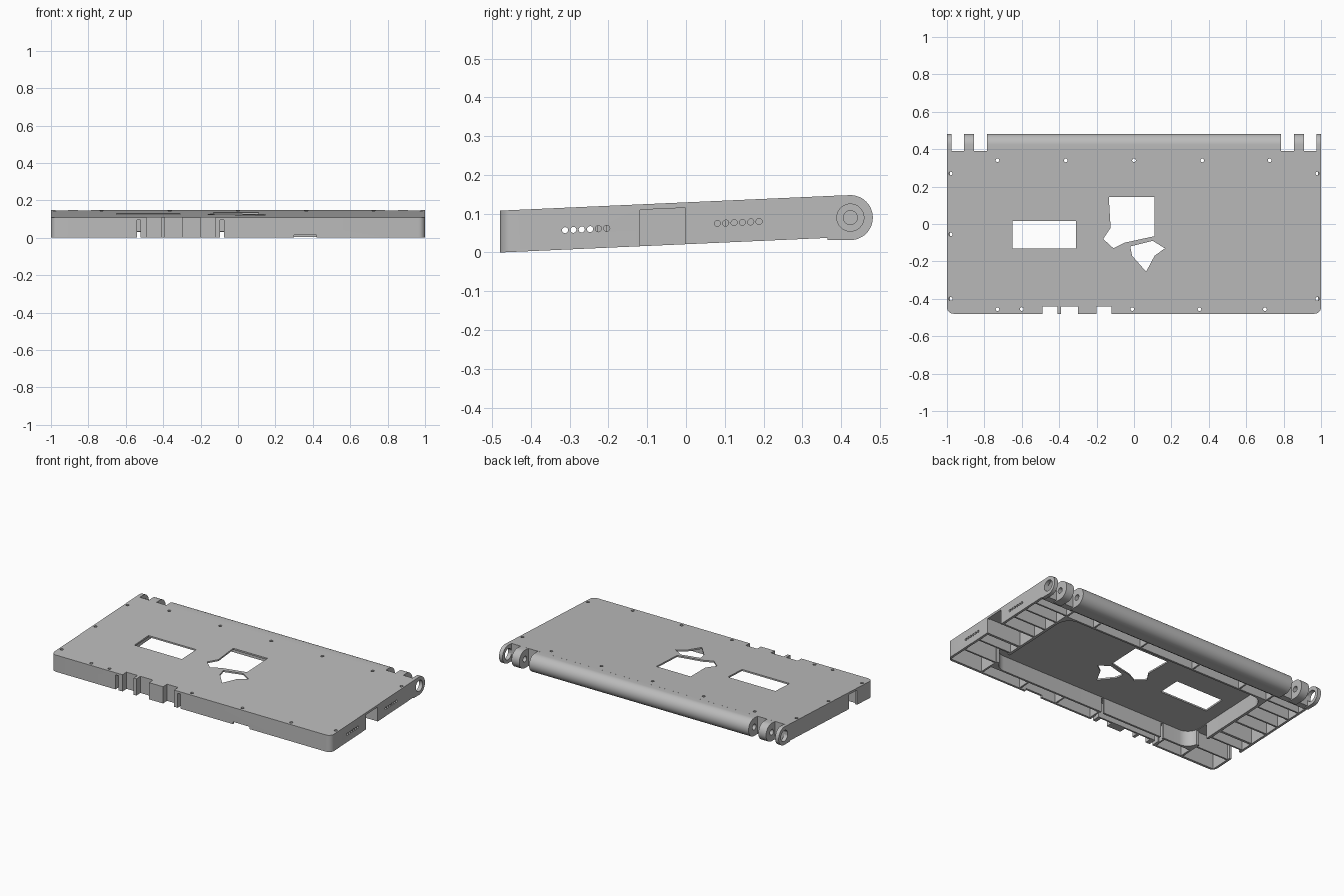
import bpy, bmesh, math

old = bpy.data.objects.get("Cube")
if old:
    bpy.data.objects.remove(old, do_unlink=True)

SLOPE, FRONT, HEIGHT, CEILING = 0.0445, -0.48, 0.108, 0.098
AXLE_Y, AXLE_Z, BARREL = 0.424, 0.09, 0.058

grey = bpy.data.materials.new("plain grey")
grey.use_nodes = True
grey.diffuse_color = (0.5, 0.5, 0.5, 1)
grey.node_tree.nodes["Principled BSDF"].inputs["Base Color"].default_value = (0.5, 0.5, 0.5, 1)


def arc(cx, cy, r, start, end, n):
    angles = [math.radians(start + (end - start) * i / n) for i in range(n + 1)]
    return [(cx + r * math.cos(a), cy + r * math.sin(a)) for a in angles]


def circle(cx, cy, r, n=16):
    return arc(cx, cy, r, 0, 360, n)[:-1]


def rect(x0, x1, y0, y1):
    return [(x0, y0), (x1, y0), (x1, y1), (x0, y1)]


def rounded(x0, x1, y0, y1, r, n=8):
    return (arc(x0 + r, y0 + r, r, 180, 270, n) + arc(x1 - r, y0 + r, r, 270, 360, n)
            + arc(x1 - r, y1 - r, r, 0, 90, n) + arc(x0 + r, y1 - r, r, 90, 180, n))


def prism(bm, pts, lo, hi, axis="z", sheared=True):
    """Extrude a closed profile along z or x, optionally following the wedge slope."""
    def place(p, h):
        x, y, z = (p[0], p[1], h) if axis == "z" else (h, p[0], p[1])
        return (x, y, z + SLOPE * (y - FRONT) if sheared else z)
    low = [bm.verts.new(place(p, lo)) for p in pts]
    high = [bm.verts.new(place(p, hi)) for p in pts]
    bm.faces.new(low)
    bm.faces.new(high)
    for i in range(len(pts)):
        j = (i + 1) % len(pts)
        bm.faces.new((low[i], low[j], high[j], high[i]))


def make(name, bm):
    bmesh.ops.recalc_face_normals(bm, faces=bm.faces)
    mesh = bpy.data.meshes.new(name)
    bm.to_mesh(mesh)
    bm.free()
    obj = bpy.data.objects.new(name, mesh)
    bpy.context.collection.objects.link(obj)
    return obj


def cut(obj, bm):
    cutter = make("cutter", bm)
    cutter.hide_render = True
    mod = obj.modifiers.new("cut", "BOOLEAN")
    mod.operation, mod.solver, mod.object = "DIFFERENCE", "EXACT", cutter
    graph = bpy.context.evaluated_depsgraph_get()
    result = bpy.data.meshes.new_from_object(obj.evaluated_get(graph))
    obj.modifiers.remove(mod)
    obj.data = result
    bpy.data.objects.remove(cutter, do_unlink=True)


def finish(obj):
    obj.data.materials.clear()
    obj.data.materials.append(grey)
    bpy.ops.object.select_all(action="DESELECT")
    obj.select_set(True)
    bpy.context.view_layer.objects.active = obj
    bpy.ops.object.shade_smooth_by_angle(angle=math.radians(30))


# Wedge-shaped shell with rounded front corners
bm = bmesh.new()
outline = (arc(-0.965, -0.445, 0.035, 180, 270, 6) + arc(0.965, -0.445, 0.035, 270, 360, 6)
           + [(1, 0.39), (-1, 0.39)])
prism(bm, outline, 0, HEIGHT)
shell = make("base_shell", bm)

# Open underside: central recess surrounded by ribbed bays
bm = bmesh.new()
prism(bm, rounded(-0.74, 0.74, -0.38, 0.28, 0.08), -0.1, CEILING)
for x0, x1 in [(-0.745, -0.56), (-0.06, 0.19), (0.2, 0.46), (0.47, 0.745)]:
    prism(bm, rect(x0, x1, -0.467, -0.392), -0.1, CEILING)
prism(bm, rect(-0.55, -0.07, -0.43, -0.392), -0.1, CEILING)
for x0, x1 in [(-0.745, -0.55), (-0.54, -0.2), (-0.19, 0.19), (0.2, 0.54), (0.55, 0.745)]:
    prism(bm, rect(x0, x1, 0.292, 0.355), -0.1, CEILING)
bands = [(-0.465, -0.345), (-0.335, -0.215), (-0.205, -0.135), (-0.12, 0),
         (0.012, 0.1), (0.11, 0.2), (0.21, 0.29), (0.3, 0.352)]
for side in (-1, 1):
    for y0, y1 in bands:
        xs = sorted((side * 0.757, side * 0.985))
        prism(bm, rect(xs[0], xs[1], y0, y1), -0.1, CEILING)
cut(shell, bm)

# Openings through walls and top
bm = bmesh.new()
prism(bm, rect(0.97, 1.02, -0.119, -0.001), -0.1, 0.094)      # side port
prism(bm, rect(-1.02, -0.72, -0.32, -0.235), -0.1, 0.094)     # opposite side port
prism(bm, rect(0.72, 0.77, -0.33, -0.23), -0.1, 0.094)        # recess wall gap
for x0, x1 in [(-0.49, -0.41), (-0.39, -0.3), (-0.2, -0.12)]:  # front notches
    prism(bm, rect(x0, x1, -0.5, -0.44), -0.1, 0.2)
for x in (-0.53, -0.085):                                     # front slits
    prism(bm, rect(x - 0.01, x + 0.01, -0.5, -0.37), -0.1, 0.094)
prism(bm, rect(0.3, 0.42, -0.5, -0.46), -0.1, 0.015)          # finger notch
for start, step in [(-0.312, 0.0215), (0.081, 0.0215)]:       # side vents
    for i in range(6):
        prism(bm, circle(start + i * step, 0.05, 0.008, 12), 0.97, 1.02, "x")
screws = [(x, 0.34) for x in (-0.73, -0.365, 0, 0.365, 0.725)]
screws += [(x, -0.455) for x in (-0.73, -0.6, -0.01, 0.35, 0.7)]
screws += [(-0.98, 0.27), (-0.98, -0.055), (-0.98, -0.4), (0.98, 0.27), (0.98, -0.4)]
for x, y in screws:
    prism(bm, circle(x, y, 0.01, 12), 0.09, 0.2)
prism(bm, rect(-0.65, -0.31, -0.13, 0.015), 0.08, 0.2)        # rectangular window
prism(bm, [(-0.135, 0.145), (0.11, 0.145), (0.11, -0.065), (-0.05, -0.1),
           (-0.11, -0.13), (-0.165, -0.08), (-0.125, -0.02)], 0.08, 0.2)
prism(bm, [(-0.02, -0.12), (0.1, -0.09), (0.165, -0.13), (0.11, -0.17),
           (0.065, -0.255), (-0.01, -0.17)], 0.08, 0.2)
cut(shell, bm)
finish(shell)

# Hinge barrel and lugs along the back edge
profile = ([(0.365, AXLE_Z - BARREL)] + arc(AXLE_Y, AXLE_Z, BARREL, -90, 90, 24)
           + [(0.3895, 0.1465), (0.3895, 0.06), (0.365, 0.06)])


def hinge_part(name, x0, x1, bores):
    bm = bmesh.new()
    prism(bm, profile, x0, x1, "x", False)
    part = make(name, bm)
    bm = bmesh.new()
    for b0, b1, r in bores:
        prism(bm, circle(AXLE_Y, AXLE_Z, r, 32), b0, b1, "x", False)
    cut(part, bm)
    finish(part)


hinge_part("hinge_barrel", -0.785, 0.785, [(-0.8, -0.7, 0.018), (0.7, 0.8, 0.018)])
for side, word in ((-1, "right"), (1, "left")):
    for name, a, b, r in (("outer_lug", 0.975, 1, 0.035), ("inner_lug", 0.855, 0.91, 0.018)):
        x0, x1 = sorted((side * a, side * b))
        hinge_part(word + "_" + name, x0, x1, [(x0 - 0.01, x1 + 0.01, r)])
